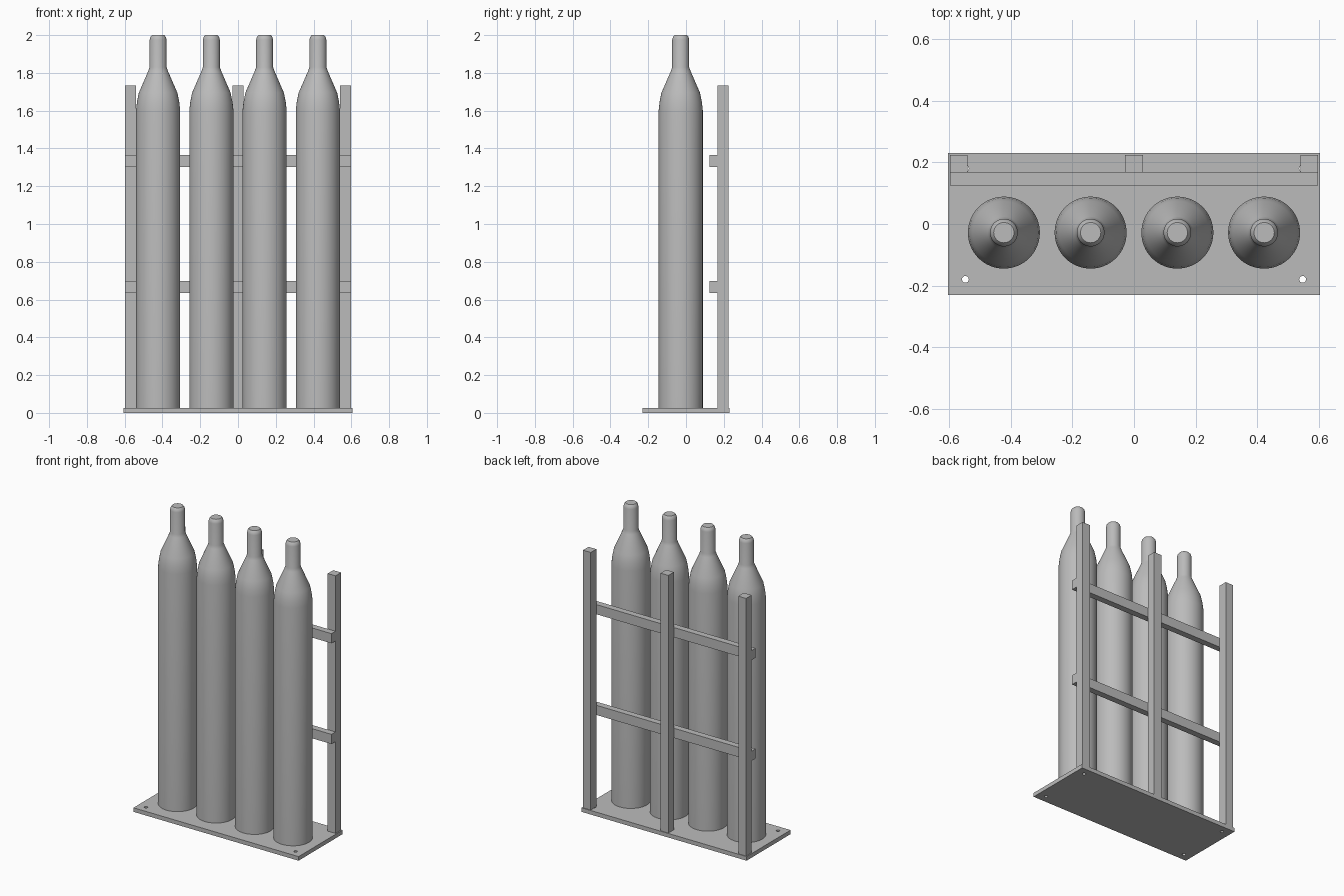
import bpy, bmesh, math
from mathutils import Vector

if "Cube" in bpy.data.objects:
    bpy.data.objects.remove(bpy.data.objects["Cube"], do_unlink=True)

grey = bpy.data.materials.new("plain_grey")
grey.use_nodes = True
grey.diffuse_color = (0.5, 0.5, 0.5, 1)
grey.node_tree.nodes["Principled BSDF"].inputs["Base Color"].default_value = (0.5, 0.5, 0.5, 1)


def finish(bm, name):
    bmesh.ops.recalc_face_normals(bm, faces=bm.faces)
    mesh = bpy.data.meshes.new(name)
    bm.to_mesh(mesh)
    bm.free()
    mesh.materials.append(grey)
    obj = bpy.data.objects.new(name, mesh)
    bpy.context.collection.objects.link(obj)
    return obj


def box(name, low, high):
    bm = bmesh.new()
    bmesh.ops.create_cube(bm, size=1)
    low, high = Vector(low), Vector(high)
    for v in bm.verts:
        v.co = (low + high) / 2 + v.co * (high - low)
    return finish(bm, name)


def lathe(name, profile, x, y, sides=64):
    bm = bmesh.new()
    rings = [[bm.verts.new((x + r * math.cos(math.tau * i / sides),
                            y + r * math.sin(math.tau * i / sides), z))
              for i in range(sides)] for r, z in profile]
    for a, b in zip(rings, rings[1:]):
        for i in range(sides):
            j = (i + 1) % sides
            bm.faces.new((a[i], a[j], b[j], b[i]))
    bm.faces.new(rings[0])
    bm.faces.new(rings[-1])
    obj = finish(bm, name)
    bpy.ops.object.select_all(action='DESELECT')
    obj.select_set(True)
    bpy.context.view_layer.objects.active = obj
    bpy.ops.object.shade_smooth_by_angle(angle=math.radians(35))
    return obj


# Base plate with a bolt hole near each corner
PLATE_TOP = 0.027
bm = bmesh.new()


def loop(points):
    verts = [bm.verts.new((px, py, 0)) for px, py in points]
    for a, b in zip(verts, verts[1:] + verts[:1]):
        bm.edges.new((a, b))


loop([(-0.605, -0.23), (0.605, -0.23), (0.605, 0.23), (-0.605, 0.23)])
for sx in (-1, 1):
    for sy in (-1, 1):
        loop([(sx * 0.548 + 0.011 * math.cos(math.tau * i / 20),
               sy * 0.18 + 0.011 * math.sin(math.tau * i / 20)) for i in range(20)])
bmesh.ops.triangle_fill(bm, edges=bm.edges[:], use_beauty=True, normal=(0, 0, 1))
top = bmesh.ops.extrude_face_region(bm, geom=bm.faces[:])
bmesh.ops.translate(bm, vec=(0, 0, PLATE_TOP),
                    verts=[g for g in top["geom"] if isinstance(g, bmesh.types.BMVert)])
finish(bm, "base_plate")

# Gas cylinders: body, sloped shoulder, neck cap
profile = [(0.117, PLATE_TOP), (0.117, 1.60), (0.112, 1.645), (0.102, 1.695),
           (0.052, 1.81), (0.045, 1.83), (0.045, 1.975), (0.041, 1.99), (0.033, 2.0)]
for n in range(4):
    lathe(f"gas_cylinder_{n + 1}", profile, (n - 1.5) * 0.282, -0.028)

# Rear posts
for label, x in (("right", -0.569), ("middle", 0), ("left", 0.569)):
    box(f"{label}_post", (x - 0.0285, 0.167, PLATE_TOP), (x + 0.0285, 0.225, 1.733))

# Cross rails in front of the posts
for label, z in (("lower", 0.635), ("upper", 1.302)):
    box(f"{label}_rail", (-0.5975, 0.125, z), (0.5975, 0.167, z + 0.064))
